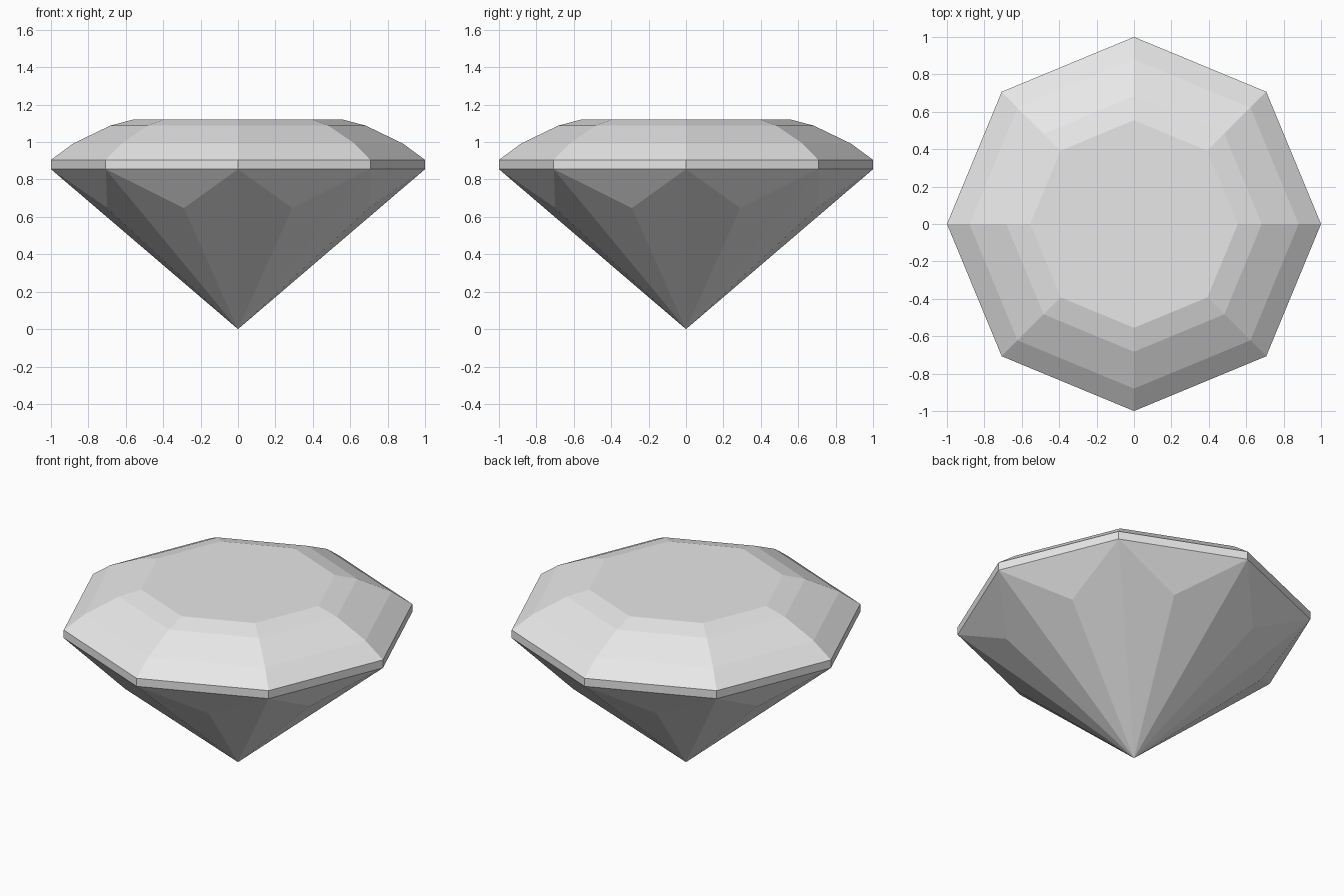
import bpy, bmesh
from math import cos, sin, pi

cube = bpy.data.objects.get("Cube")
if cube:
    bpy.data.objects.remove(cube)

SIDES = 8
STEP = 2 * pi / SIDES

# One flat grey for the whole stone
grey = bpy.data.materials.new("stone_grey")
grey.use_nodes = True
color = (0.8, 0.8, 0.8, 1)
grey.diffuse_color = color
grey.node_tree.nodes["Principled BSDF"].inputs["Base Color"].default_value = color

bm = bmesh.new()


def ring(radius, z, offset=0.0):
    return [bm.verts.new((radius * cos((i + offset) * STEP),
                          radius * sin((i + offset) * STEP), z))
            for i in range(SIDES)]


# Girdle band and stepped crown, from widest ring up to the table
profile = [(1, 0.855), (1, 0.905), (0.88, 0.993), (0.683, 1.088), (0.555, 1.122)]
rings = [ring(r, z) for r, z in profile]
for low, high in zip(rings, rings[1:]):
    for i in range(SIDES):
        j = (i + 1) % SIDES
        bm.faces.new((low[i], low[j], high[j], high[i]))
bm.faces.new(rings[-1])

# Pavilion: a triangle under each girdle edge, long facets running to the point
girdle = rings[0]
mids = ring(0.757, 0.647, 0.5)
point = bm.verts.new((0, 0, 0))
for i in range(SIDES):
    j = (i + 1) % SIDES
    bm.faces.new((girdle[j], girdle[i], mids[i]))
    bm.faces.new((girdle[i], point, mids[i]))
    bm.faces.new((mids[i], point, girdle[j]))

bmesh.ops.recalc_face_normals(bm, faces=bm.faces)
mesh = bpy.data.meshes.new("cut_gem")
bm.to_mesh(mesh)
bm.free()
mesh.materials.append(grey)
gem = bpy.data.objects.new("cut_gem", mesh)
bpy.context.collection.objects.link(gem)
